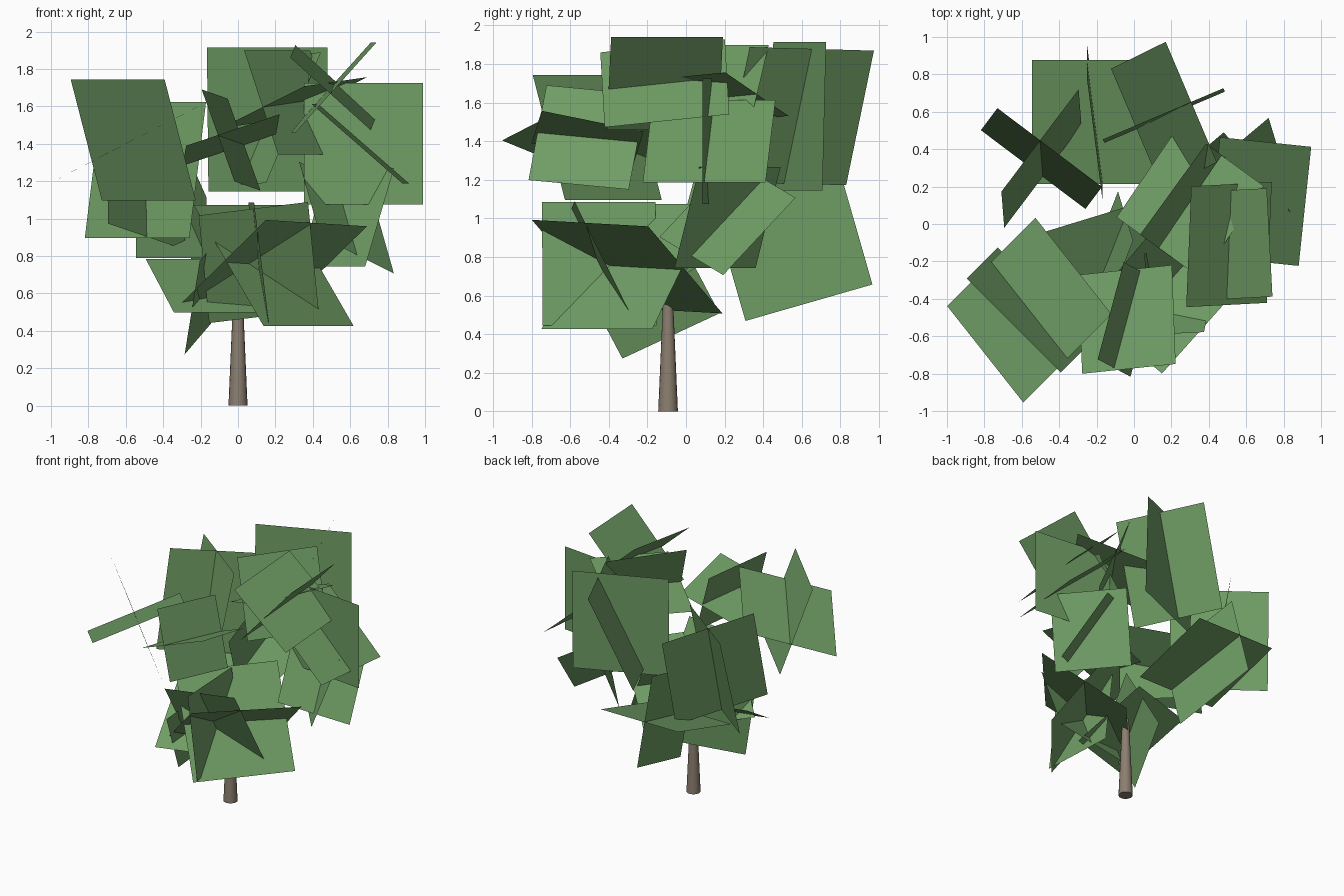
import bpy, bmesh
from math import sin, cos, radians
from mathutils import Vector

if "Cube" in bpy.data.objects:
    bpy.data.objects.remove(bpy.data.objects["Cube"])


def material(name, rgb):
    m = bpy.data.materials.new(name)
    m.diffuse_color = (*rgb, 1)
    m.use_nodes = True
    m.node_tree.nodes["Principled BSDF"].inputs["Base Color"].default_value = m.diffuse_color
    return m


leaf_green = material("leaf_green", (0.16, 0.34, 0.13))
bark_brown = material("bark_brown", (0.26, 0.21, 0.16))


def make_object(name, bm, mat):
    mesh = bpy.data.meshes.new(name)
    bm.to_mesh(mesh)
    bm.free()
    mesh.materials.append(mat)
    ob = bpy.data.objects.new(name, mesh)
    bpy.context.collection.objects.link(ob)
    return ob


def add_card(bm, centre, u, v):
    corners = [centre - u - v, centre + u - v, centre + u + v, centre - u + v]
    bm.faces.new([bm.verts.new(c) for c in corners])


def leaf_cross(name, centre, heading, lean, spin, width, height, roll=0):
    """Two square leaf cards crossing at right angles through one centre."""
    h, t, r, k = (radians(a) for a in (heading, lean, spin, roll))
    along = Vector((cos(h), sin(h), 0))
    up = Vector((-sin(h) * sin(t), cos(h) * sin(t), cos(t)))
    normal = along.cross(up)
    c, w, l = Vector(centre), width / 2, height / 2
    bm = bmesh.new()
    add_card(bm, c, (along * cos(k) + up * sin(k)) * w,
             (up * cos(k) - along * sin(k)) * l)
    add_card(bm, c, normal * w, (along * cos(r) + up * sin(r)) * l)
    return make_object(name, bm, leaf_green)


# Leaf clusters: centre, heading, lean, spin, width, height, (roll)
clusters = [
    ((-0.56, -0.46, 1.42), -45, -20, 19, 0.71, 0.69),
    ((-0.495, 0.35, 1.26), -37, 11.5, 100, 0.70, 0.74),
    ((0.16, 0.58, 1.53), 23, 1.5, 65, 0.70, 0.77),
    ((0.508, -0.11, 1.70), -87, 42, -8, 0.58, 0.65),
    ((0.67, 0.12, 1.40), -6, 0, -41, 0.64, 0.65),
    ((-0.037, -0.51, 1.42), -118, 68, 14, 0.53, 0.54, 122),
    ((0.30, 0.12, 1.62), 54, 22, 5, 0.60, 0.60),
    ((0.19, -0.305, 0.75), 50, 37, -3, 0.75, 0.81),
    ((0.11, -0.45, 0.765), 93, 7, 116, 0.59, 0.645),
    ((-0.145, -0.21, 0.64), 17, 61, 55, 0.57, 0.59),
    ((-0.21, 0.545, 0.885), 0, 74, 97, 0.67, 0.69),
    ((0.58, 0.215, 1.005), -50, 21, 130, 0.55, 0.56),
]
for i, spec in enumerate(clusters, 1):
    leaf_cross(f"leaf_cluster_{i}", *spec)

# Tapered trunk
bm = bmesh.new()
bmesh.ops.create_cone(bm, cap_ends=True, segments=16,
                      radius1=0.051, radius2=0.024, depth=0.62)
bmesh.ops.translate(bm, verts=bm.verts, vec=(0, -0.093, 0.31))
trunk = make_object("trunk", bm, bark_brown)
bpy.context.view_layer.objects.active = trunk
trunk.select_set(True)
bpy.ops.object.shade_smooth_by_angle()
